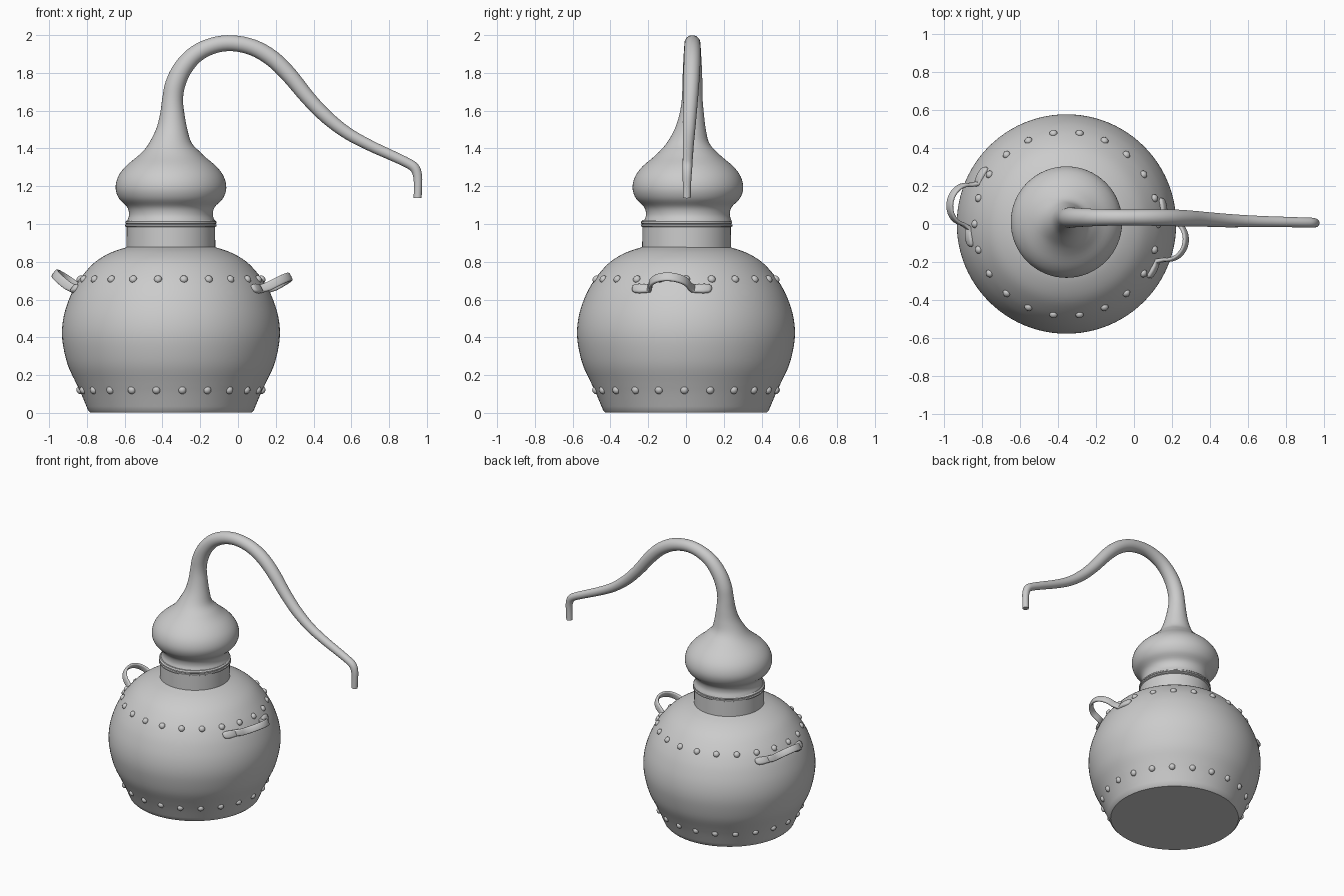
import bpy, bmesh
from math import sin, cos, pi, radians, sqrt, copysign
from mathutils import Vector

if "Cube" in bpy.data.objects:
    bpy.data.objects.remove(bpy.data.objects["Cube"])

CX = -0.355  # pot axis


def smooth_path(pts, sub):
    """Catmull-Rom interpolation of tuples."""
    pts = [Vector(p) for p in pts]
    ext = [2 * pts[0] - pts[1]] + pts + [2 * pts[-1] - pts[-2]]
    out = []
    for i in range(1, len(ext) - 2):
        a, b, c, d = ext[i - 1:i + 3]
        for k in range(sub):
            t = k / sub
            out.append(0.5 * (2 * b + (c - a) * t + (2 * a - 5 * b + 4 * c - d) * t * t
                              + (3 * b - a - 3 * c + d) * t ** 3))
    return out + [pts[-1]]


def skin(name, rings, angle=40):
    """Loft closed rings into a capped, smooth-shaded object."""
    bm = bmesh.new()
    rows = [[bm.verts.new(p) for p in r] for r in rings]
    n = len(rows[0])
    for a, b in zip(rows, rows[1:]):
        for i in range(n):
            j = (i + 1) % n
            bm.faces.new((a[i], a[j], b[j], b[i]))
    bm.faces.new(rows[0][::-1])
    bm.faces.new(rows[-1])
    bmesh.ops.recalc_face_normals(bm, faces=bm.faces)
    return finish(name, bm, angle)


def finish(name, bm, angle=40):
    me = bpy.data.meshes.new(name)
    bm.to_mesh(me)
    bm.free()
    ob = bpy.data.objects.new(name, me)
    bpy.context.collection.objects.link(ob)
    bpy.ops.object.select_all(action='DESELECT')
    ob.select_set(True)
    bpy.context.view_layer.objects.active = ob
    bpy.ops.object.shade_smooth_by_angle(angle=radians(angle))
    return ob


def tube(name, path, n):
    """Round sweep of (x, y, z, radius) points lying roughly in the xz plane."""
    rings = []
    for i, p in enumerate(path):
        t = path[min(i + 1, len(path) - 1)].xyz - path[max(i - 1, 0)].xyz
        u = Vector((0, 1, 0)).cross(t).normalized()
        rings.append([p.xyz + p.w * (u * cos(2 * pi * k / n) + Vector((0, sin(2 * pi * k / n), 0)))
                      for k in range(n)])
    return skin(name, rings)


def upright(profile, y=0):
    return [Vector((CX, y, z, r)) for r, z in profile]


# Pot body: flat base, bulging wall, shoulder
wall = [(.438, .012), (.475, .1), (.503, .16), (.545, .25), (.57, .35), (.577, .43), (.568, .51),
        (.545, .588), (.515, .655), (.47, .725), (.4, .8), (.315, .85), (.225, .88)]
tube("pot_body", upright([(.428, .002)] + [tuple(p) for p in smooth_path(wall, 4)]), 96)

# Collar with double rim
tube("collar", upright([(.235, .86), (.234, .984), (.242, .988), (.242, .996), (.234, .999),
                        (.24, 1.003), (.24, 1.012), (.232, 1.02), (.2, 1.022)], .003), 96)

# Onion-shaped hood running on into the swan neck pipe
hood = [(CX, .01, z, r) for r, z in
        [(.232, 1.015), (.222, 1.05), (.232, 1.09), (.275, 1.135), (.293, 1.19), (.28, 1.25),
         (.24, 1.305), (.17, 1.365), (.115, 1.425)]]
pipe = [(-.35, .022, 1.5, .083), (-.348, .03, 1.58, .065), (-.346, .033, 1.66, .055),
        (-.332, .034, 1.74, .053), (-.292, .034, 1.825, .05), (-.223, .034, 1.9, .046),
        (-.13, .034, 1.945, .043), (-.03, .034, 1.957, .042), (.08, .034, 1.934, .043),
        (.18, .033, 1.877, .044), (.27, .03, 1.79, .043), (.37, .025, 1.668, .039),
        (.47, .019, 1.565, .036), (.58, .015, 1.48, .032), (.7, .012, 1.415, .029),
        (.82, .01, 1.36, .027), (.9, .008, 1.322, .026), (.935, .007, 1.297, .026),
        (.95, .006, 1.26, .024), (.953, .005, 1.21, .022), (.951, .004, 1.137, .021)]
tube("hood_and_swan_neck", smooth_path(hood + pipe, 4), 64)


# Rivet rows
def rivets(name, count, radius, z, tilt, offset):
    bm = bmesh.new()
    for i in range(count):
        a = 2 * pi * (i + .5) / count + radians(90 + offset)
        out = Vector((cos(a) * cos(tilt), sin(a) * cos(tilt), sin(tilt)))
        m = out.to_track_quat('Z', 'Y').to_matrix().to_4x4()
        m.translation = (CX + radius * cos(a), radius * sin(a), z)
        ball = bmesh.ops.create_uvsphere(bm, u_segments=14, v_segments=8, radius=.021)["verts"]
        for v in ball:
            v.co.z *= .8
            v.co = m @ v.co
    finish(name, bm, 180)


rivets("upper_rivets", 22, .482, .708, radians(35), 0)
rivets("lower_rivets", 22, .483, .12, radians(-22), -1)


# Strap handles: two pads on the wall joined by a raised arch
def handle(name, ang, slope):
    a, s, R = radians(ang), radians(slope), .515
    radial, tang, up = Vector((cos(a), sin(a), 0)), Vector((-sin(a), cos(a), 0)), Vector((0, 0, 1))
    d = radial * cos(s) + up * sin(s)
    w = up * cos(s) - radial * sin(s)
    base = Vector((CX, 0, .657))
    half = []  # (point, half width, half thickness) from pad tip to arch top
    for t, hw, ht in [(.212, .006, .004), (.208, .017, .012), (.195, .025, .016), (.17, .027, .017),
                      (.14, .024, .015), (.118, .023, .012)]:
        half.append((t, sqrt(R * R - t * t) - R, 0, hw, ht))
    for k in range(9):
        q = k / 8 * pi / 2
        half.append((.104 * cos(q), 0, .03 + .105 * sin(q), .024, .01))
    pts = half + [(-t, r, h, hw, ht) for t, r, h, hw, ht in half[-2::-1]]
    pos = [base + tang * t + radial * (R + r) + d * h for t, r, h, _, _ in pts]
    rings = []
    for i, p in enumerate(pos):
        dirn = (pos[min(i + 1, len(pos) - 1)] - pos[max(i - 1, 0)]).normalized()
        nrm = dirn.cross(w).normalized()
        ring = []
        for k in range(16):  # rounded-rectangle section
            c, e = cos(2 * pi * k / 16), sin(2 * pi * k / 16)
            ring.append(p + w * pts[i][3] * copysign(abs(c) ** .6, c)
                        + nrm * pts[i][4] * copysign(abs(e) ** .6, e))
        rings.append(ring)
    skin(name, rings, 60)


handle("right_handle", -9, 28)
handle("left_handle", 169, 37)
